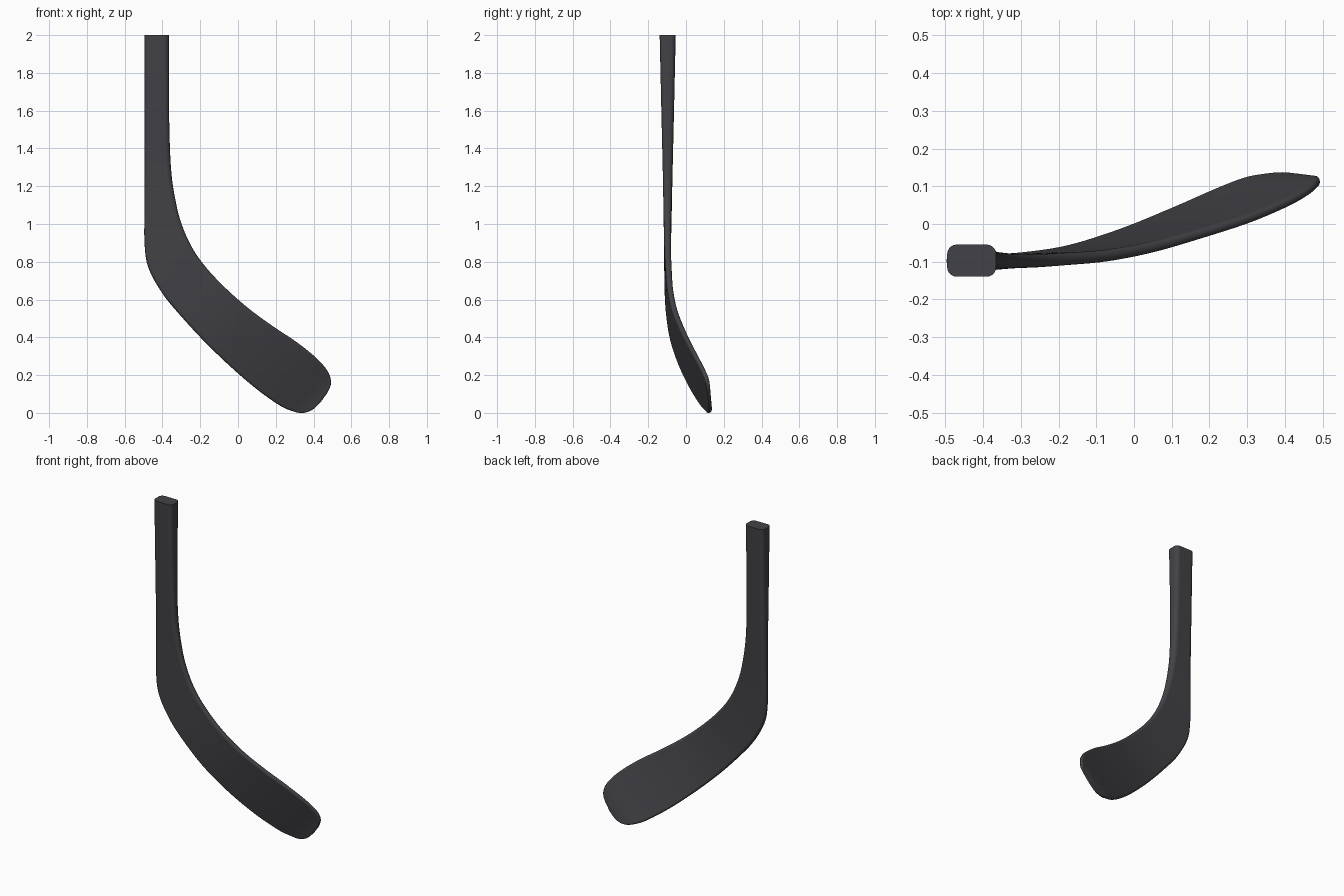
import bpy, bmesh, math
from mathutils import Vector

if "Cube" in bpy.data.objects:
    bpy.data.objects.remove(bpy.data.objects["Cube"])

# Stations from shaft top to toe: outer edge x,z,y / inner edge x,z,y / thickness
S = [
    (-.495, 2.0, -.097, -.365, 2.0, -.097, .085),
    (-.495, 1.6, -.097, -.365, 1.6, -.097, .067),
    (-.495, 1.3, -.097, -.355, 1.3, -.097, .053),
    (-.495, 1.08, -.097, -.33, 1.12, -.098, .044),
    (-.495, .90, -.098, -.295, .99, -.098, .038),
    (-.475, .77, -.098, -.24, .87, -.097, .035),
    (-.40, .632, -.097, -.165, .765, -.092, .033),
    (-.30, .51, -.09, -.06, .655, -.083, .031),
    (-.18, .38, -.07, .06, .55, -.06, .029),
    (-.04, .245, -.025, .19, .455, -.023, .027),
    (.10, .125, .033, .31, .375, .015, .025),
    (.22, .04, .086, .41, .295, .057, .024),
    (.29, .009, .113, .465, .235, .088, .023),
    (.34, 0, .123, .488, .19, .108, .022),
    (.39, .015, .128, .491, .15, .116, .02),
    (.435, .055, .126, .475, .11, .121, .014),
]
STEPS = 6


def spline(i, u):
    # Catmull-Rom through the stations
    p = [S[max(0, min(len(S) - 1, i + k))] for k in (-1, 0, 1, 2)]
    return [.5 * (2 * b + (c - a) * u + (2 * a - 5 * b + 4 * c - d) * u * u
                  + (3 * b - a - 3 * c + d) * u ** 3) for a, b, c, d in zip(*p)]


rows = [spline(i, k / STEPS) for i in range(len(S) - 1) for k in range(STEPS)]
rows.append(list(S[-1]))
outer = [Vector((r[0], r[2], r[1])) for r in rows]
inner = [Vector((r[3], r[5], r[4])) for r in rows]
mid = [(a + b) / 2 for a, b in zip(outer, inner)]


def section(w, t):
    # Rounded rectangle, extra points across the broad faces
    r = min(.025, t * .46, w * .46)
    pts = []
    for q, (sx, sy) in enumerate(((1, 1), (-1, 1), (-1, -1), (1, -1))):
        for k in range(6):
            a = math.pi / 2 * (q + k / 5)
            pts.append((sx * (w / 2 - r) + r * math.cos(a),
                        sy * (t / 2 - r) + r * math.sin(a)))
        if q in (0, 2):
            for f in (.5, 0, -.5):
                pts.append((sx * f * 2 * (w / 2 - r), sy * t / 2))
    return pts


# Loft the shaft and blade as one skin
bm = bmesh.new()
rings = []
for j, row in enumerate(rows):
    chord = inner[j] - outer[j]
    w = chord.length
    chord.normalize()
    tangent = mid[min(j + 1, len(mid) - 1)] - mid[max(j - 1, 0)]
    if j == 0:
        tangent = Vector((0, 0, -1))
    normal = chord.cross(tangent).normalized()
    rings.append([bm.verts.new(mid[j] + chord * a + normal * b)
                  for a, b in section(w, row[6])])
n = len(rings[0])
for A, B in zip(rings, rings[1:]):
    for k in range(n):
        bm.faces.new((A[k], A[(k + 1) % n], B[(k + 1) % n], B[k]))
bm.faces.new(rings[0])
bm.faces.new(rings[-1])
bmesh.ops.recalc_face_normals(bm, faces=bm.faces)

mesh = bpy.data.meshes.new("stick_blade_and_shaft")
bm.to_mesh(mesh)
bm.free()
stick = bpy.data.objects.new("stick_blade_and_shaft", mesh)
bpy.context.collection.objects.link(stick)

# Dark composite finish
mat = bpy.data.materials.new("dark_composite")
mat.diffuse_color = (.055, .055, .063, 1)
mat.use_nodes = True
mat.node_tree.nodes["Principled BSDF"].inputs["Base Color"].default_value = mat.diffuse_color
mesh.materials.append(mat)

bpy.context.view_layer.objects.active = stick
stick.select_set(True)
bpy.ops.object.shade_smooth_by_angle(angle=math.radians(40))
